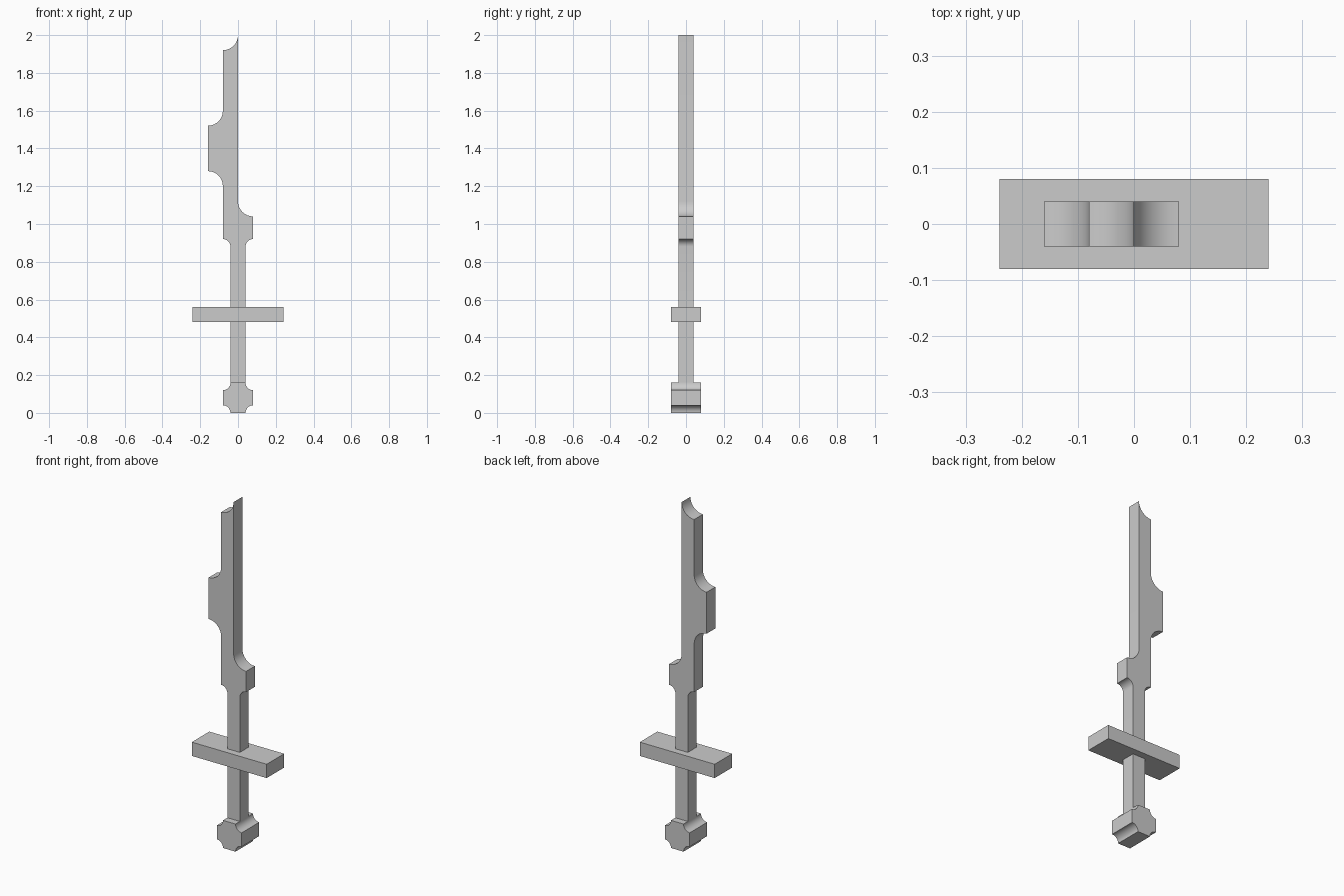
import bpy, bmesh
from math import sin, cos, radians

if "Cube" in bpy.data.objects:
    bpy.data.objects.remove(bpy.data.objects["Cube"])


def arc(cx, cz, r, start, end, steps=8):
    """Points of an arc in the xz plane, angles in degrees."""
    angles = [radians(start + (end - start) * i / steps) for i in range(steps + 1)]
    return [(cx + r * cos(a), cz + r * sin(a)) for a in angles]


def extruded(name, outline, half_depth):
    """Extrude a closed xz outline evenly along y."""
    bm = bmesh.new()
    face = bm.faces.new([bm.verts.new((x, -half_depth, z)) for x, z in outline])
    new = bmesh.ops.extrude_face_region(bm, geom=[face])["geom"]
    verts = [g for g in new if isinstance(g, bmesh.types.BMVert)]
    bmesh.ops.translate(bm, verts=verts, vec=(0, 2 * half_depth, 0))
    bmesh.ops.recalc_face_normals(bm, faces=bm.faces)
    mesh = bpy.data.meshes.new(name)
    bm.to_mesh(mesh)
    bm.free()
    obj = bpy.data.objects.new(name, mesh)
    bpy.context.collection.objects.link(obj)
    bpy.ops.object.select_all(action="DESELECT")
    obj.select_set(True)
    bpy.context.view_layer.objects.active = obj
    bpy.ops.object.shade_smooth_by_angle(angle=radians(30))
    return obj


def rectangle(x, z0, z1):
    return [(-x, z0), (x, z0), (x, z1), (-x, z1)]


# Pommel: square block with scooped corners
pommel = []
for cx, cz, start in ((-0.08, 0, 90), (0.08, 0, 180), (0.08, 0.16, 270), (-0.08, 0.16, 360)):
    pommel += arc(cx, cz, 0.04, start, start - 90)
extruded("pommel", pommel, 0.08)

# Grip and crossguard
extruded("grip", rectangle(0.04, 0.16, 0.48), 0.04)
extruded("crossguard", rectangle(0.24, 0.48, 0.56), 0.08)

# Blade: stepped silhouette with concave transitions, counter-clockwise
blade = [(-0.04, 0.56), (0.04, 0.56)]
blade += arc(0.08, 0.88, 0.04, 180, 90)      # right shoulder
blade += arc(0.08, 1.12, 0.08, 270, 180)     # scoop into the cutting edge
blade += arc(-0.08, 2.00, 0.08, 0, -90)      # hooked tip
blade += arc(-0.16, 1.60, 0.08, 0, -90)      # top of the back lug
blade += arc(-0.16, 1.20, 0.08, 90, 0)       # bottom of the back lug
blade += arc(-0.08, 0.88, 0.04, 90, 0)       # left shoulder
extruded("blade", blade, 0.04)
